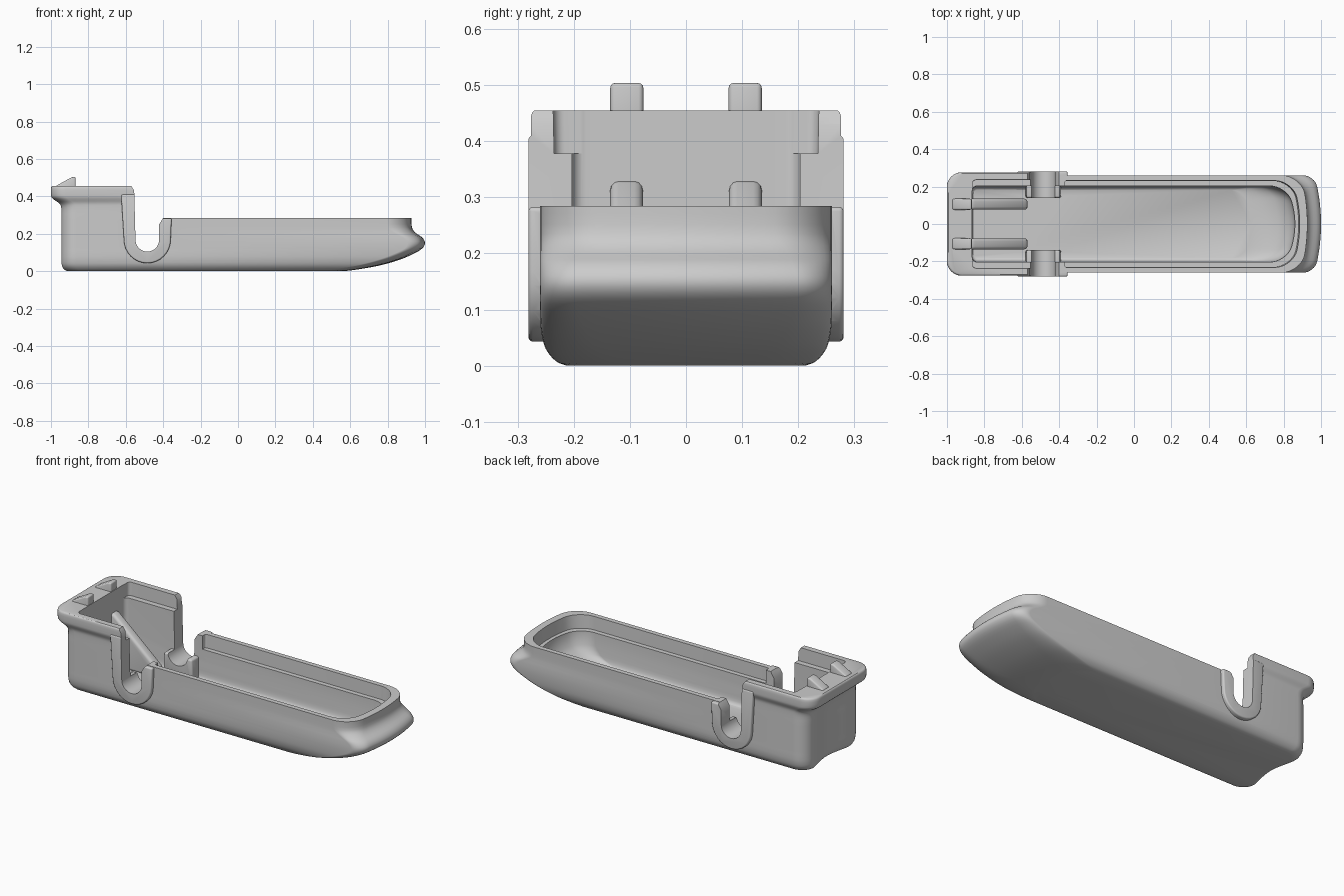
import bpy, bmesh
from math import sin, cos, pi

if "Cube" in bpy.data.objects:
    bpy.data.objects.remove(bpy.data.objects["Cube"])


def make(name, bm, bevel=0.0):
    bmesh.ops.recalc_face_normals(bm, faces=bm.faces[:])
    me = bpy.data.meshes.new(name)
    bm.to_mesh(me)
    bm.free()
    ob = bpy.data.objects.new(name, me)
    bpy.context.collection.objects.link(ob)
    if bevel:
        m = ob.modifiers.new("round", "BEVEL")
        m.width, m.segments, m.limit_method, m.angle_limit = bevel, 3, "ANGLE", 0.7
    return ob


def outline(x0, x1, w, r0, r1, bow, scoop):
    """Rounded plan outline with bowed front end and scooped rear end."""
    pts, n, e = [], 8, 16
    for cx, cy, r, a in ((x1 - r1, w - r1, r1, 90), (x1 - r1, r1 - w, r1, 0)):
        for i in range(n + 1):
            t = (a - 90 * i / n) * pi / 180
            pts.append((cx + r * cos(t), cy + r * sin(t)))
        if a == 90:
            pts += [(x1, (w - r1) * (1 - 2 * i / e)) for i in range(1, e)]
    pts = [(x - bow * (y / w) ** 2, y) for x, y in pts]
    rear = []
    for cx, cy, r, a in ((x0 + r0, r0 - w, r0, 270), (x0 + r0, w - r0, r0, 180)):
        for i in range(n + 1):
            t = (a - 90 * i / n) * pi / 180
            rear.append((cx + r * cos(t), cy + r * sin(t)))
        if a == 270:
            rear += [(x0, (w - r0) * (2 * i / e - 1)) for i in range(1, e)]
    s = lambda y: scoop * cos(pi * y / 0.4) ** 2 if abs(y) < 0.2 else 0
    return pts + [(x + s(y), y) for x, y in rear]


def loft(name, levels, r0, bow, sub=1):
    """Stack outlines; each level is z, rear x, front x, half width, front radius, scoop."""
    keys = [levels[0]] + list(levels) + [levels[-1]]
    rows = []
    for i in range(1, len(keys) - 2):
        a, b, c, d = keys[i - 1:i + 3]
        for k in range(sub):
            t = k / sub
            rows.append([0.5 * (2 * q + (r - p) * t + (2 * p - 5 * q + 4 * r - s) * t * t
                                + (3 * q - p - 3 * r + s) * t ** 3) for p, q, r, s in zip(a, b, c, d)])
    rows.append(levels[-1])
    bm = bmesh.new()
    rings = [[bm.verts.new((x, y, z)) for x, y in outline(x0, x1, w, r0, r1, bow, sc)]
             for z, x0, x1, w, r1, sc in rows]
    for a, b in zip(rings, rings[1:]):
        for i in range(len(a)):
            j = (i + 1) % len(a)
            bm.faces.new((a[i], a[j], b[j], b[i]))
    bm.faces.new(rings[0])
    bm.faces.new(rings[-1])
    return make(name, bm)


def prism(name, profile, y0, y1, bevel=0.0):
    """Extrude an x-z profile along y."""
    bm = bmesh.new()
    a, b = [[bm.verts.new((x, y, z)) for x, z in profile] for y in (y0, y1)]
    for i in range(len(a)):
        j = (i + 1) % len(a)
        bm.faces.new((a[i], a[j], b[j], b[i]))
    bm.faces.new(a)
    bm.faces.new(b)
    return make(name, bm, bevel)


def combine(ob, other, op):
    m = ob.modifiers.new("bool", "BOOLEAN")
    m.operation, m.object, m.solver = op, other, "EXACT"
    bpy.context.view_layer.objects.active = ob
    bpy.ops.object.modifier_apply(modifier=m.name)
    bpy.data.objects.remove(other)


def arc(cx, cz, r, n=16):
    return [(cx - r * cos(pi * i / n), cz - r * sin(pi * i / n)) for i in range(n + 1)]


# Outer body: rounded bottom, front lip and rear flange in one loft
body = loft("tray_body", [
    (0.0, -0.912, 0.56, 0.212, 0.10, 0.03),
    (0.008, -0.932, 0.63, 0.232, 0.10, 0.03),
    (0.03, -0.943, 0.755, 0.250, 0.09, 0.03),
    (0.06, -0.945, 0.86, 0.258, 0.08, 0.03),
    (0.09, -0.945, 0.932, 0.26, 0.07, 0.03),
    (0.12, -0.945, 0.983, 0.26, 0.06, 0.03),
    (0.15, -0.945, 1.0, 0.26, 0.06, 0.03),
    (0.18, -0.945, 0.986, 0.26, 0.07, 0.03),
    (0.205, -0.945, 0.95, 0.26, 0.08, 0.03),
    (0.235, -0.945, 0.93, 0.26, 0.10, 0.03),
    (0.29, -0.945, 0.927, 0.26, 0.10, 0.03),
    (0.34, -0.945, 0.927, 0.26, 0.10, 0.02),
    (0.365, -0.958, 0.927, 0.262, 0.10, 0.0),
    (0.388, -0.99, 0.927, 0.272, 0.10, 0.0),
    (0.405, -1.0, 0.927, 0.276, 0.10, 0.0),
    (0.445, -1.0, 0.927, 0.276, 0.10, 0.0),
    (0.455, -0.993, 0.927, 0.270, 0.10, 0.0)], 0.08, 0.035, 3)

# Lower the long front part
combine(body, prism("front_trim", [(-0.45, 0.285), (1.2, 0.285), (1.2, 0.7), (-0.45, 0.7)],
                    -0.5, 0.5), "DIFFERENCE")

# Raised U rims on both sides, running up under the flange
rim = [(-0.625, 0.41)] + arc(-0.485, 0.168, 0.125) + [(-0.355, 0.283), (-0.45, 0.283), (-0.45, 0.41)]
for s in (-1, 1):
    combine(body, prism("slot_rim", rim, s * 0.22, s * 0.281, 0.008), "UNION")

# Main cavity and the stepped recesses along its mouth
combine(body, loft("cavity", [
    (0.035, -0.86, 0.63, 0.182, 0.06, 0),
    (0.045, -0.865, 0.70, 0.194, 0.06, 0),
    (0.07, -0.865, 0.77, 0.199, 0.06, 0),
    (0.11, -0.865, 0.825, 0.20, 0.07, 0),
    (0.20, -0.865, 0.86, 0.203, 0.08, 0),
    (0.6, -0.865, 0.86, 0.203, 0.08, 0)], 0.025, 0.05, 2), "DIFFERENCE")
combine(body, loft("front_recess", [(0.208, -0.37, 0.88, 0.23, 0.09, 0),
                                    (0.6, -0.37, 0.91, 0.24, 0.10, 0)], 0.01, 0.04), "DIFFERENCE")
combine(body, loft("rear_recess", [(0.378, -0.864, -0.45, 0.235, 0.01, 0),
                                   (0.6, -0.864, -0.45, 0.24, 0.01, 0)], 0.02, 0.0), "DIFFERENCE")

# Saddles, sloped ribs and flange hooks
saddle = [(-0.58, 0.03), (-0.39, 0.03), (-0.395, 0.16), (-0.575, 0.16)]
rib = [(-0.88, 0.03), (-0.57, 0.03), (-0.57, 0.085), (-0.85, 0.325), (-0.88, 0.332)]
hook = [(-0.972, 0.44), (-0.972, 0.457), (-0.89, 0.502), (-0.868, 0.505), (-0.868, 0.44)]
for s in (-1, 1):
    combine(body, prism("saddle", saddle, s * 0.14, s * 0.225, 0.01), "UNION")
    combine(body, prism("rib", rib, s * 0.077, s * 0.135, 0.015), "UNION")
    combine(body, prism("hook", hook, s * 0.076, s * 0.135, 0.012), "UNION")

# U slot through both sides
slot = [(-0.57, 0.7), (-0.57, 0.455), (-0.555, 0.43)] + arc(-0.485, 0.168, 0.063)
slot += [(-0.422, 0.25), (-0.40, 0.285), (-0.40, 0.7)]
combine(body, prism("slot", slot, -0.5, 0.5), "DIFFERENCE")

# Smooth shading with sharp creases kept
bpy.ops.object.select_all(action="DESELECT")
body.select_set(True)
bpy.context.view_layer.objects.active = body
bpy.ops.object.shade_smooth_by_angle(angle=0.6)
